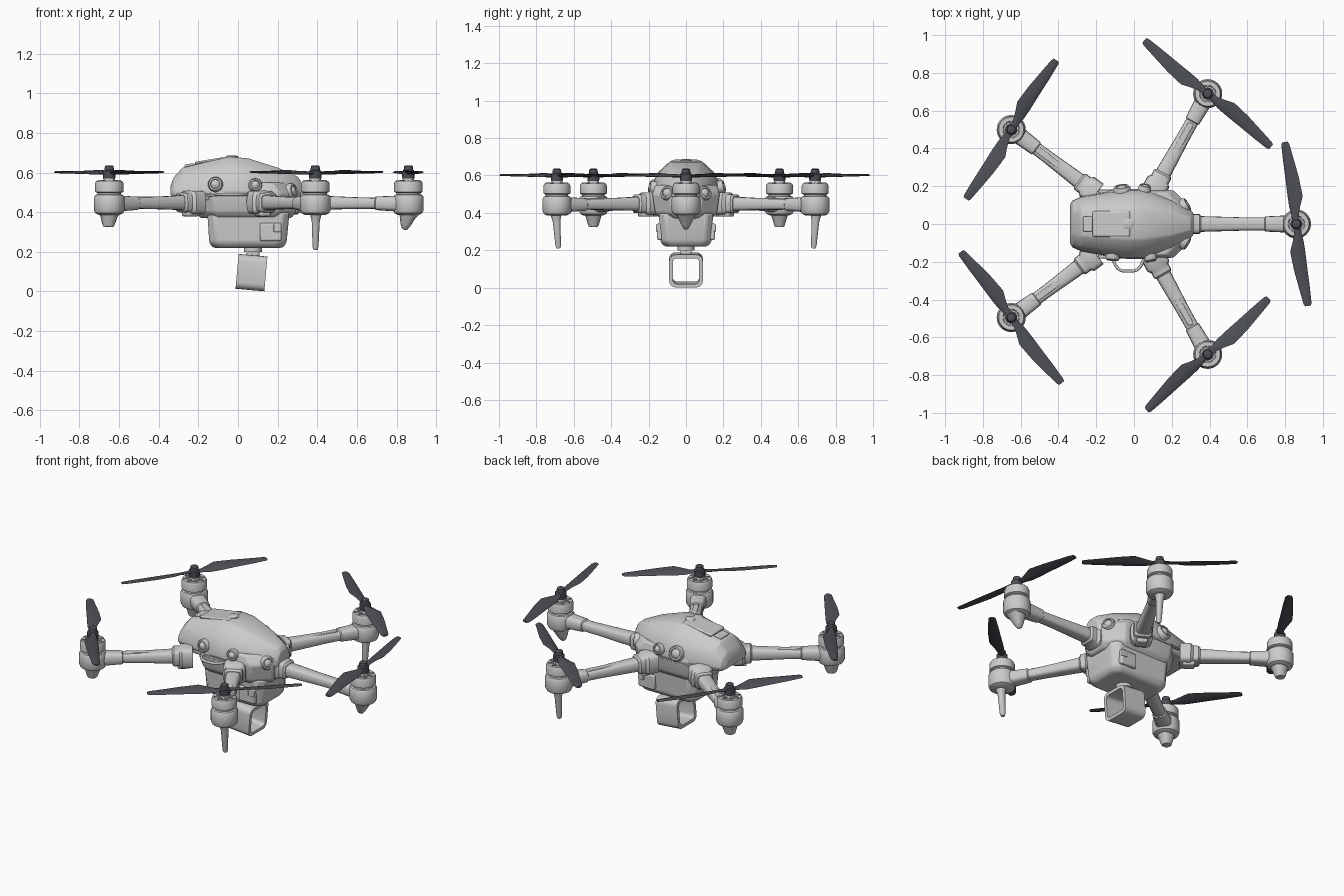
import bpy, bmesh, math
from mathutils import Vector, Matrix

if "Cube" in bpy.data.objects:
    bpy.data.objects.remove(bpy.data.objects["Cube"])

dark = bpy.data.materials.new("dark_plastic")
dark.diffuse_color = (0.075, 0.08, 0.095, 1)
dark.use_nodes = True
dark.node_tree.nodes["Principled BSDF"].inputs["Base Color"].default_value = dark.diffuse_color


def finish(name, bm, bevel=0, mat=None, angle=35):
    bmesh.ops.recalc_face_normals(bm, faces=bm.faces)
    me = bpy.data.meshes.new(name)
    bm.to_mesh(me)
    bm.free()
    ob = bpy.data.objects.new(name, me)
    bpy.context.collection.objects.link(ob)
    if mat:
        me.materials.append(mat)
    for o in bpy.context.selected_objects:
        o.select_set(False)
    bpy.context.view_layer.objects.active = ob
    ob.select_set(True)
    bpy.ops.object.shade_smooth_by_angle(angle=math.radians(angle))
    if bevel:
        m = ob.modifiers.new("bevel", 'BEVEL')
        m.width, m.segments, m.limit_method = bevel, 2, 'ANGLE'
        m.angle_limit = math.radians(25)
    return ob


def loft(name, rings, cap=True, **kw):
    bm = bmesh.new()
    vs = [[bm.verts.new(p) for p in r] for r in rings]
    n = len(rings[0])
    for a, b in zip(vs, vs[1:]):
        for i in range(n):
            bm.faces.new((a[i], a[(i + 1) % n], b[(i + 1) % n], b[i]))
    if cap:
        bm.faces.new(vs[0][::-1])
        bm.faces.new(vs[-1])
    return finish(name, bm, **kw)


def lathe(name, profile, origin, axis=(0, 0, 1), n=32, **kw):
    q = Vector(axis).to_track_quat('Z', 'Y')
    o = Vector(origin)
    return loft(name, [[o + q @ Vector((r * math.cos(2 * math.pi * i / n),
                                        r * math.sin(2 * math.pi * i / n), z))
                        for i in range(n)] for r, z in profile], **kw)


def beam(name, p0, p1, stations, n=16, power=0.6, **kw):
    """Rounded beam; stations are (distance, half width, half height)."""
    p0, p1 = Vector(p0), Vector(p1)
    d = (p1 - p0).normalized()
    side = d.cross(Vector((0, 0, 1) if abs(d.z) < 0.8 else (0, 1, 0))).normalized()
    up = side.cross(d)
    se = lambda c: math.copysign(abs(c) ** power, c)
    return loft(name, [[p0 + d * s + side * w * se(math.cos(2 * math.pi * i / n))
                        + up * h * se(math.sin(2 * math.pi * i / n)) for i in range(n)]
                       for s, w, h in stations], **kw)


def box(name, centre, size, rot=None, bevel=0.008):
    bm = bmesh.new()
    m = Matrix.Translation(centre) @ (rot or Matrix()) @ Matrix.Diagonal((*size, 1))
    bmesh.ops.create_cube(bm, size=1, matrix=m)
    return finish(name, bm, bevel=bevel)


# upper shell
rings = []
for x, w, zb, zt in [(-0.34, 0.10, 0.485, 0.535), (-0.325, 0.125, 0.475, 0.575),
                     (-0.28, 0.145, 0.47, 0.625), (-0.14, 0.17, 0.46, 0.658),
                     (-0.04, 0.185, 0.46, 0.68), (0.05, 0.185, 0.46, 0.672),
                     (0.2, 0.135, 0.46, 0.625), (0.3, 0.075, 0.47, 0.58),
                     (0.315, 0.055, 0.48, 0.56)]:
    h = zt - zb
    half = [(0.9, 0), (1, 0.2), (0.97, 0.45), (0.8, 0.72), (0.48, 0.97), (0.4, 1)]
    rings.append([(x, w * a, zb + h * b) for a, b in half] +
                 [(x, -w * a, zb + h * b) for a, b in half[::-1]])
loft("upper_shell", rings, bevel=0.004, angle=25)


def slab(name, levels, c, **kw):
    """Chamfered box lofted upwards; levels are (z, x0, x1, half width)."""
    return loft(name, [[(x0 + c, -w, z), (x1 - c, -w, z), (x1, -w + c, z), (x1, w - c, z),
                        (x1 - c, w, z), (x0 + c, w, z), (x0, w - c, z), (x0, -w + c, z)]
                       for z, x0, x1, w in levels], **kw)


slab("middle_body", [(0.37, -0.19, 0.27, 0.14), (0.40, -0.21, 0.29, 0.165),
                     (0.50, -0.22, 0.30, 0.18), (0.55, -0.19, 0.26, 0.165)], 0.09, bevel=0.01)
slab("lower_pod", [(0.22, -0.125, 0.225, 0.115), (0.245, -0.145, 0.245, 0.137),
                   (0.40, -0.155, 0.26, 0.145)], 0.035, bevel=0.012)

# shell panels, vents and pod blocks
tilt = Matrix.Rotation(math.radians(-9), 4, 'Y')
box("top_hatch", (-0.12, 0.0, 0.662), (0.2, 0.135, 0.016), tilt)
box("hatch_latch", (-0.245, 0.0, 0.637), (0.05, 0.08, 0.014), tilt, 0.005)
lathe("top_button", [(0.03, 0), (0.03, 0.01), (0.022, 0.015)], (-0.03, 0, 0.672))
for s in (-1, 1):
    box("pod_block", (0.165, s * 0.14, 0.3), (0.11, 0.03, 0.09))
    box("pod_clip", (0.2, s * 0.152, 0.32), (0.04, 0.016, 0.04), None, 0.004)
    box("shell_seam", (-0.04, s * 0.172, 0.485), (0.3, 0.02, 0.012), None, 0.003)
box("rear_vent", (0.285, 0, 0.535), (0.05, 0.09, 0.03))

# round sensors, (position, direction, radius)
for p, d, r in [((-0.06, 0.15, 0.53), (-0.1, 1, 0.35), 0.045),
                ((0.05, 0.155, 0.53), (0.2, 1, 0.3), 0.034),
                ((-0.11, -0.14, 0.535), (-0.1, -1, 0.15), 0.038),
                ((0.08, -0.145, 0.53), (0.2, -1, 0.2), 0.034),
                ((0.24, -0.08, 0.5), (1, -0.6, 0.2), 0.04),
                ((0.24, 0.08, 0.5), (1, 0.6, 0.2), 0.04)]:
    lathe("sensor", [(r, 0), (r, 0.042), (r * 0.85, 0.052), (r * 0.65, 0.052),
                     (r * 0.6, 0.046), (r * 0.4, 0.054), (r * 0.05, 0.058)], p, d, n=24)

# side handle
cu = bpy.data.curves.new("side_handle", 'CURVE')
cu.dimensions, cu.bevel_depth, cu.bevel_resolution = '3D', 0.008, 2
sp = cu.splines.new('NURBS')
pts = [(-0.12, -0.15), (-0.11, -0.2), (-0.085, -0.25), (-0.03, -0.25),
       (0.025, -0.25), (0.05, -0.2), (0.06, -0.15)]
sp.points.add(len(pts) - 1)
for q, (x, y) in zip(sp.points, pts):
    q.co = (x, y, 0.49, 1)
sp.use_endpoint_u = True
bpy.context.collection.objects.link(bpy.data.objects.new("side_handle", cu))

# gimbal neck and open square frame
lathe("gimbal_neck", [(0.045, 0.2), (0.045, 0.225)], (0.075, 0, 0))
box("gimbal_stem", (0.075, 0, 0.195), (0.065, 0.06, 0.06))


def square(x, hy, hz, r):
    out = []
    for k, (sy, sz) in enumerate([(1, 1), (-1, 1), (-1, -1), (1, -1)]):
        for j in range(5):
            a = math.pi / 2 * (k + j / 4)
            out.append((x, sy * (hy - r) + r * math.cos(a), sz * (hz - r) + r * math.sin(a)))
    return out


sec = [square(-0.073, 0.09, 0.088, 0.035), square(0.073, 0.09, 0.088, 0.035),
       square(0.073, 0.07, 0.069, 0.022), square(-0.073, 0.07, 0.069, 0.022)]
frame = loft("gimbal_frame", sec + [sec[0]], cap=False)
frame.location = (0.068, 0, 0.095)
frame.rotation_euler = (0, math.radians(5), 0)


def propeller(x, y, angle, hand):
    for k in (0, 1):
        rings = []
        for r, a, b, tw in [(0, 0.018, 0.018, 0), (0.05, 0.02, 0.02, 10), (0.09, 0.026, 0.034, 16),
                            (0.14, 0.027, 0.055, 15), (0.24, 0.025, 0.048, 11),
                            (0.34, 0.024, 0.034, 8), (0.425, 0.021, 0.022, 5),
                            (0.438, 0.016, 0.015, 5)]:
            t = 0.007 if r < 0.06 else 0.005
            sec = [(-a, 0), (-a * 0.5, t), (b * 0.3, t), (b, 0), (b * 0.3, -t), (-a * 0.5, -t)]
            c, s = math.cos(math.radians(tw)), math.sin(math.radians(tw))
            rings.append([(r, hand * (u * c - v * s), u * s + v * c + 0.012 * r) for u, v in sec])
        ob = loft("propeller_blade", rings, mat=dark)
        ob.location = (x, y, 0.598)
        ob.rotation_euler = (0, 0, math.radians(angle + 180 * k))


# arms: motor xy, arm root xy, propeller angle, blade handedness, foot type
arms = [(-0.65, 0.5, -0.2, 0.16, 57, 1, "stub"), (-0.65, -0.495, -0.2, -0.16, -52.5, -1, "stub"),
        (0.39, 0.69, 0.1, 0.17, -40, 1, "leg"), (0.39, -0.69, 0.1, -0.17, 42.5, -1, "leg"),
        (0.86, 0, 0.24, 0, -82, -1, "fin")]
for x, y, rx, ry, ang, hand, foot in arms:
    p0, p1 = Vector((rx, ry, 0.45)), Vector((x, y, 0.443))
    d = (p1 - p0).normalized()
    L = (p1 - p0).length
    beam("arm", p0, p1, [(0, 0.045, 0.04), (0.1, 0.042, 0.038), (L * 0.55, 0.035, 0.03),
                         (L - 0.17, 0.034, 0.028), (L - 0.165, 0.04, 0.034),
                         (L - 0.06, 0.045, 0.04), (L, 0.05, 0.042)])
    beam("arm_hinge", p0, p1, [(0, 0.065, 0.06), (0.06, 0.065, 0.06), (0.075, 0.052, 0.05),
                               (0.105, 0.052, 0.05), (0.115, 0.044, 0.04)], power=0.45)
    if foot != "fin":
        zrot = Matrix.Rotation(math.atan2(d.y, d.x), 4, 'Z')
        box("arm_cover", p0 + d * L * 0.52 + Vector((0, 0, 0.022)), (L * 0.36, 0.032, 0.022), zrot, 0.004)
        box("hinge_lock", p0 + d * 0.05 + Vector((0, 0, -0.055)), (0.07, 0.06, 0.03), zrot)
    # motor
    lathe("motor_base", [(0.05, 0.385), (0.07, 0.395), (0.077, 0.41), (0.077, 0.475), (0.07, 0.487),
                         (0.06, 0.49), (0.06, 0.502)], (x, y, 0))
    lathe("motor_bell", [(0.062, 0.498), (0.072, 0.503), (0.072, 0.545), (0.066, 0.558),
                         (0.045, 0.558), (0.04, 0.552), (0.03, 0.552), (0.028, 0.575)], (x, y, 0))
    for k in range(8):
        a = k * math.pi / 4
        box("motor_rib", (x + 0.045 * math.cos(a), y + 0.045 * math.sin(a), 0.558),
            (0.03, 0.008, 0.01), Matrix.Rotation(a, 4, 'Z'), 0)
    lathe("propeller_hub", [(0.03, 0.57), (0.032, 0.58), (0.032, 0.607), (0.024, 0.612),
                            (0.022, 0.632), (0.016, 0.636)], (x, y, 0), n=20, mat=dark)
    propeller(x, y, ang, hand)
    # foot under the motor
    if foot == "leg":
        s = math.copysign(1, y)
        beam("landing_leg", (x + 0.003, y + s * 0.006, 0.41), (x + 0.001, y - s * 0.008, 0.21),
             [(0, 0.034, 0.034), (0.04, 0.024, 0.024), (0.06, 0.02, 0.02),
              (0.185, 0.015, 0.015), (0.2, 0.01, 0.01)], power=0.8)
    elif foot == "stub":
        beam("rear_foot", (x, y, 0.4), (x - 0.005, y, 0.32),
             [(0, 0.055, 0.05), (0.025, 0.042, 0.04), (0.06, 0.032, 0.03),
              (0.073, 0.026, 0.025), (0.075, 0.016, 0.016)], power=0.8)
    else:
        beam("front_foot", (x, y, 0.4), (x - 0.02, y, 0.31),
             [(0, 0.055, 0.055), (0.025, 0.04, 0.044), (0.065, 0.026, 0.025),
              (0.086, 0.015, 0.013), (0.091, 0.006, 0.006)], power=0.8)
